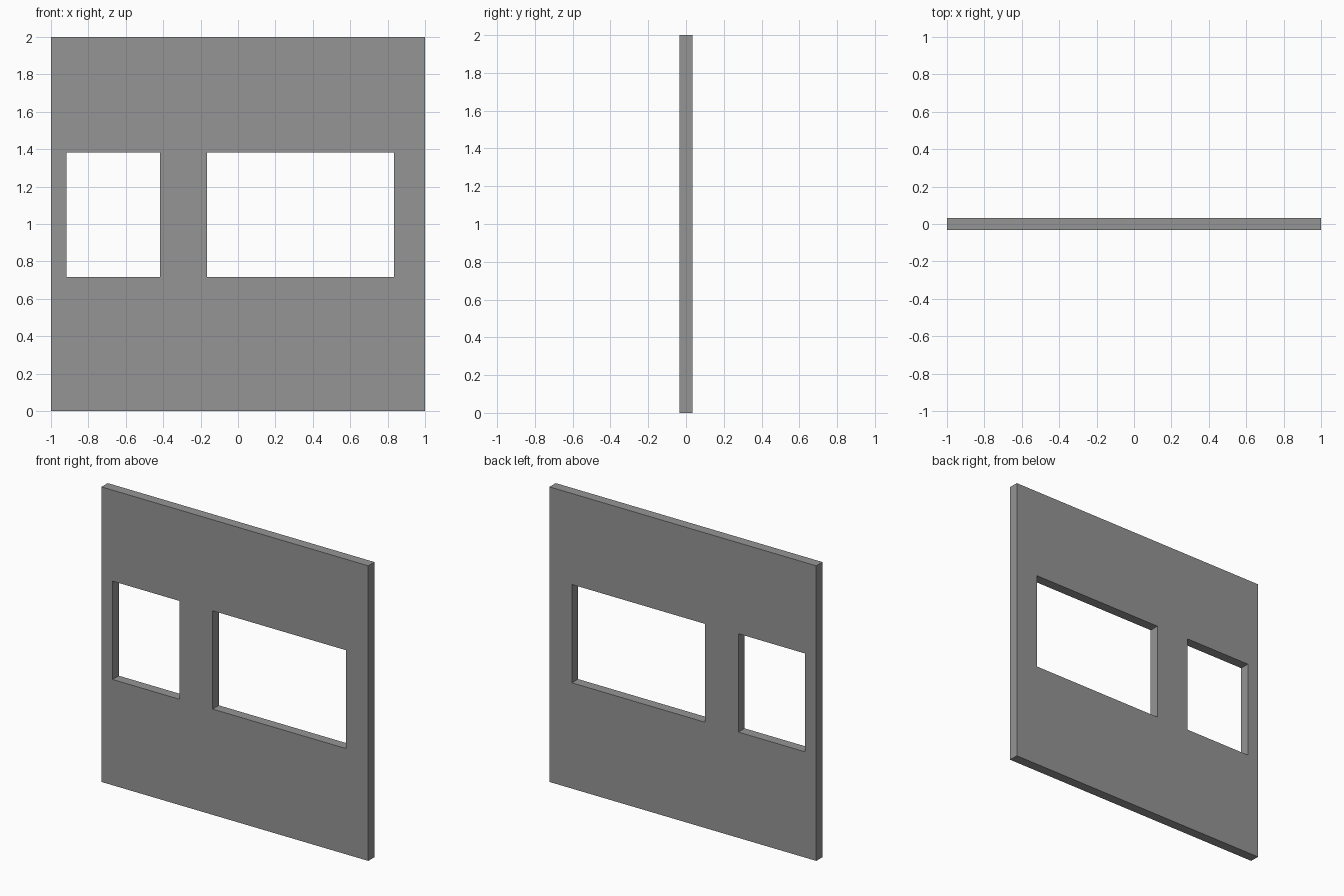
import bpy, bmesh

if "Cube" in bpy.data.objects:
    bpy.data.objects.remove(bpy.data.objects["Cube"])

T = 0.0667                                             # wall thickness
XS = [-1, -0.9167, -0.4167, -0.1667, 0.8333, 1]        # vertical cut lines
ZS = [0, 0.7167, 1.3833, 2]                            # horizontal cut lines
OPENINGS = {(1, 1), (3, 1)}                            # (column, row) of windows

# Front face as a grid of panels, leaving out the windows
bm = bmesh.new()
grid = [[bm.verts.new((x, -T / 2, z)) for z in ZS] for x in XS]
for i in range(len(XS) - 1):
    for k in range(len(ZS) - 1):
        if (i, k) not in OPENINGS:
            bm.faces.new((grid[i][k], grid[i + 1][k],
                          grid[i + 1][k + 1], grid[i][k + 1]))

# Thicken towards the back
ext = bmesh.ops.extrude_face_region(bm, geom=bm.faces[:], use_keep_orig=True)
moved = [g for g in ext["geom"] if isinstance(g, bmesh.types.BMVert)]
bmesh.ops.translate(bm, verts=moved, vec=(0, T, 0))
bmesh.ops.recalc_face_normals(bm, faces=bm.faces[:])

mesh = bpy.data.meshes.new("window_wall")
bm.to_mesh(mesh)
bm.free()
wall = bpy.data.objects.new("window_wall", mesh)
bpy.context.collection.objects.link(wall)

# Dark grey finish
grey = bpy.data.materials.new("dark_grey")
grey.diffuse_color = (0.3, 0.3, 0.3, 1)
grey.use_nodes = True
grey.node_tree.nodes["Principled BSDF"].inputs["Base Color"].default_value = grey.diffuse_color
mesh.materials.append(grey)
